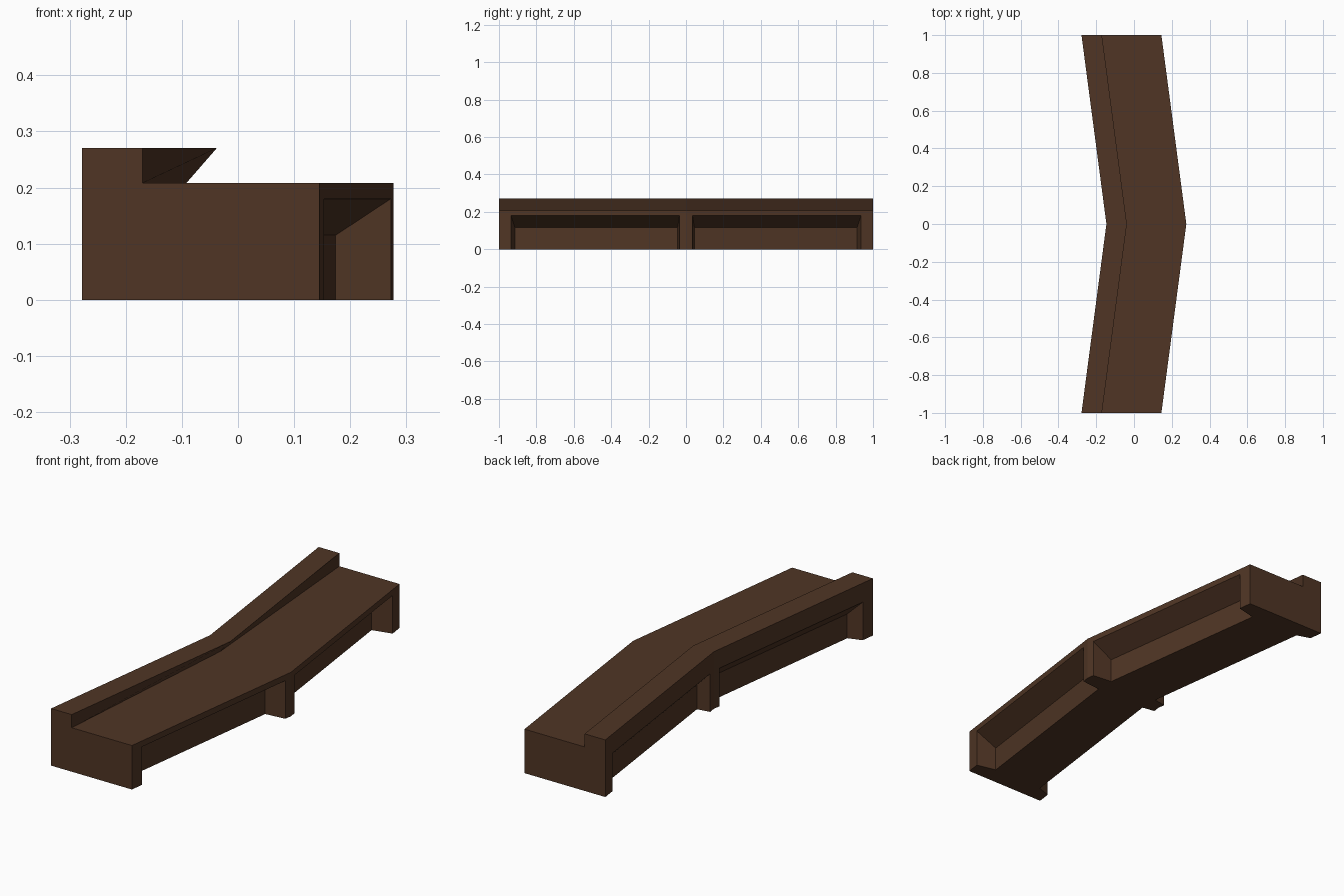
import bpy, bmesh

if "Cube" in bpy.data.objects:
    bpy.data.objects.remove(bpy.data.objects["Cube"])

BEND = 0.132          # sideways offset of the middle of the bench
wood = bpy.data.materials.new("dark_brown")
wood.diffuse_color = (0.080, 0.036, 0.018, 1)
wood.use_nodes = True
wood.node_tree.nodes["Principled BSDF"].inputs["Base Color"].default_value = wood.diffuse_color


def shift(y):
    return BEND * (1 - abs(y))


def loft(name, rings):
    """Join matching rings of points into a closed solid."""
    bm = bmesh.new()
    vs = [[bm.verts.new(p) for p in ring] for ring in rings]
    n = len(rings[0])
    for a, b in zip(vs, vs[1:]):
        for i in range(n):
            j = (i + 1) % n
            bm.faces.new((a[i], a[j], b[j], b[i]))
    bm.faces.new(vs[0])
    bm.faces.new(vs[-1])
    bmesh.ops.recalc_face_normals(bm, faces=bm.faces[:])
    me = bpy.data.meshes.new(name)
    bm.to_mesh(me)
    bm.free()
    me.materials.append(wood)
    ob = bpy.data.objects.new(name, me)
    bpy.context.collection.objects.link(ob)
    return ob


# Bent body with raised lip; the lip face leans under at the bend
def body_ring(y):
    under = 0.054 * (1 - abs(y))
    prof = [(-0.278, 0), (0.145, 0), (0.145, 0.208),
            (-0.17 - under, 0.208), (-0.17, 0.27), (-0.278, 0.27)]
    return [(x + shift(y), y, z) for x, z in prof]


bench = loft("bench_body", [body_ring(y) for y in (-1, 0, 1)])


# Recess cutters between the legs, with sloping ceilings and tapered ends
def recess(name, side, half, depth):
    edge = 0.145 if side > 0 else -0.278
    out = 0.02
    slope = (0.18 - 0.115) / depth
    prof = [(-out, 0.18 + slope * out), (depth, 0.115),
            (depth, -0.05), (-out, -0.05)]
    rings = []
    for y_open, y_deep in ((0.035, 0.045), (0.936, 0.914)):
        ring = []
        for d, z in prof:
            y = half * (y_open + (y_deep - y_open) * d / depth)
            ring.append((edge - side * d + shift(y), y, z))
        rings.append(ring)
    return loft(name, rings)


cutters = [recess("recess_cutter", side, half, depth)
           for side, depth in ((1, 0.097), (-1, 0.063)) for half in (-1, 1)]
for c in cutters:
    mod = bench.modifiers.new("recess", 'BOOLEAN')
    mod.operation = 'DIFFERENCE'
    mod.solver = 'EXACT'
    mod.object = c

# Apply the cuts and remove the helpers
deps = bpy.context.evaluated_depsgraph_get()
mesh = bpy.data.meshes.new_from_object(bench.evaluated_get(deps))
bench.modifiers.clear()
bench.data = mesh
for c in cutters:
    bpy.data.objects.remove(c)
